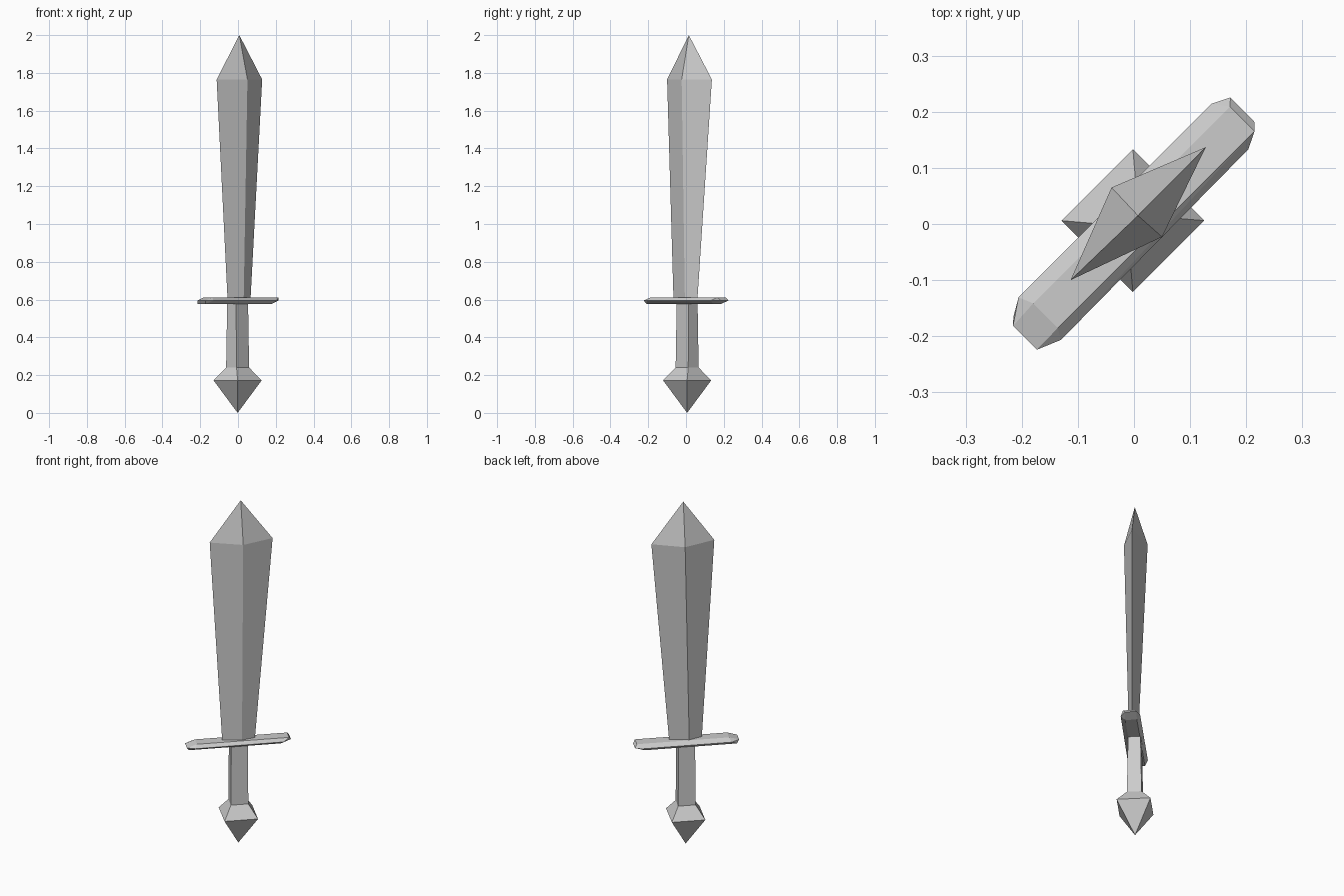
import bpy, bmesh
from math import sqrt

if "Cube" in bpy.data.objects:
    bpy.data.objects.remove(bpy.data.objects["Cube"])

S = 1 / sqrt(2)


def diag(u, v, z):
    """Point given along the sword's diagonal width (u) and thickness (v)."""
    return ((u - v) * S, (u + v) * S, z)


def finish(name, bm):
    bmesh.ops.recalc_face_normals(bm, faces=bm.faces[:])
    me = bpy.data.meshes.new(name)
    bm.to_mesh(me)
    bm.free()
    ob = bpy.data.objects.new(name, me)
    bpy.context.collection.objects.link(ob)
    return ob


def loft(name, rings, tip=None):
    """Join rings of equal count; close one end flat and the other flat or to a tip."""
    bm = bmesh.new()
    loops = [[bm.verts.new(p) for p in r] for r in rings]
    n = len(loops[0])
    for a, b in zip(loops, loops[1:]):
        for i in range(n):
            j = (i + 1) % n
            bm.faces.new((a[i], a[j], b[j], b[i]))
    bm.faces.new(loops[0])
    if tip:
        t = bm.verts.new(tip)
        for i in range(n):
            bm.faces.new((loops[-1][i], loops[-1][(i + 1) % n], t))
    else:
        bm.faces.new(loops[-1])
    return finish(name, bm)


def rect(u0, u1, v0, v1, z):
    return [diag(u, v, z) for u, v in ((u1, v0), (u1, v1), (u0, v1), (u0, v0))]


# Blade: diamond section, widening upwards, then a point
loft("blade",
     [[(0.066, 0.06, 0.595), (-0.024, 0.004, 0.595),
       (-0.055, -0.066, 0.595), (0.03, -0.006, 0.595)],
      [(0.128, 0.137, 1.765), (-0.04, 0.065, 1.765),
       (-0.113, -0.10, 1.765), (0.05, -0.023, 1.765)]],
     (0.007, 0.015, 2.0))

# Guard: bevelled bar, the hull of a top plate, a bottom plate and a wide middle
middle = [(0.281, 0.038), (0.281, -0.022), (0.238, -0.05), (-0.238, -0.054),
          (-0.281, -0.036), (-0.281, 0.024), (-0.238, 0.053), (0.249, 0.054)]
points = (rect(-0.227, 0.269, -0.035, 0.027, 0.612)
          + rect(-0.269, 0.227, -0.027, 0.035, 0.577)
          + [diag(u, v, 0.595) for u, v in middle])
bm = bmesh.new()
for p in points:
    bm.verts.new(p)
bmesh.ops.convex_hull(bm, input=bm.verts[:])
bmesh.ops.dissolve_limit(bm, angle_limit=0.02, verts=bm.verts[:], edges=bm.edges[:])
finish("guard", bm)

# Grip flaring into a four-sided pommel with a point at the bottom
cx, cy = -0.002, 0.006
rings = [rect(-0.045, 0.045, -0.033, 0.033, 0.59),
         rect(-0.047, 0.047, -0.039, 0.039, 0.24),
         rect(-0.09, 0.09, -0.09, 0.09, 0.172)]
rings = [[(x + cx, y + cy, z) for x, y, z in r] for r in rings]
loft("grip_and_pommel", rings, (cx, cy, 0.0))
